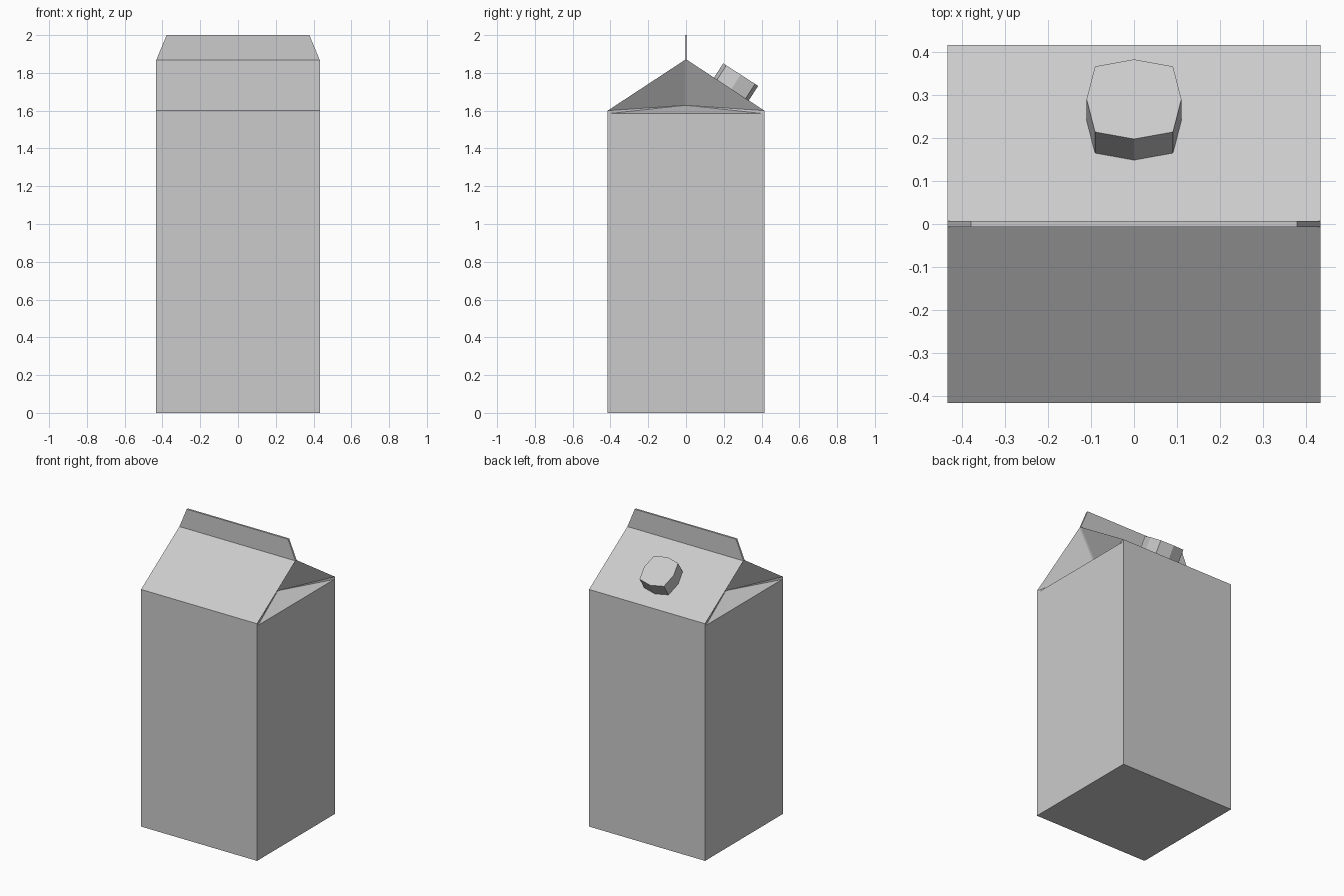
import bpy
import math
from mathutils import Matrix

if "Cube" in bpy.data.objects:
    bpy.data.objects.remove(bpy.data.objects["Cube"])

W, D = 0.433, 0.415          # half width, half depth
EAVE, RIDGE, TOP = 1.6, 1.868, 2.0
T = 0.0065                   # half thickness of the top seal


def add_mesh(name, verts, faces):
    mesh = bpy.data.meshes.new(name)
    mesh.from_pydata(verts, [], faces)
    mesh.update()
    obj = bpy.data.objects.new(name, mesh)
    bpy.context.collection.objects.link(obj)
    return obj


def prism(name, outline, height):
    n = len(outline)
    verts = [(x, y, z) for z in (0, height) for x, y in outline]
    faces = [tuple(reversed(range(n))), tuple(range(n, 2 * n))]
    faces += [(i, (i + 1) % n, n + (i + 1) % n, n + i) for i in range(n)]
    return add_mesh(name, verts, faces)


# Carton body with pitched roof and side gussets folded inward
verts, faces = [], []
for s in (1, -1):
    verts += [(s * W, -D, 0), (s * W, D, 0),                         # base corners
              (s * W, D, EAVE), (s * W, -D, EAVE),                   # eaves
              (s * W, D - 0.009, 1.585), (s * W, -D + 0.009, 1.585),  # gusset fold
              (s * W, T, RIDGE), (s * W, -T, RIDGE),                 # ridge
              (s * 0.3, T, 1.628), (s * 0.3, -T, 1.628)]             # inner crease
    b = len(verts) - 10
    for f in ((0, 1, 2, 4, 5, 3), (5, 4, 8, 9), (4, 2, 8), (2, 6, 8),
              (3, 5, 9), (7, 3, 9), (6, 7, 9, 8)):
        f = tuple(b + i for i in f)
        faces.append(f if s > 0 else f[::-1])
# Panels joining the right and left sides: base, front, back, roof, ridge
for a, c in ((1, 0), (0, 3), (2, 1), (3, 7), (6, 2), (7, 6)):
    faces.append((a, c, c + 10, a + 10))
add_mesh("carton_body", verts, faces)

# Flat top seal with slanted ends
seal = prism("top_seal", [(-W, RIDGE), (W, RIDGE), (0.378, TOP), (-0.378, TOP)], 2 * T)
seal.data.transform(Matrix.Translation((0, T, 0)) @ Matrix.Rotation(math.pi / 2, 4, 'X'))

# Eight-sided pouring cap set square on the rear roof slope
slope = math.atan2(RIDGE - EAVE, D)
outline = []
for i in range(8):
    r = 0.128 if i % 2 else 0.11
    a = i * math.pi / 4
    outline.append((r * math.cos(a), r * math.sin(a)))
cap = prism("cap", outline, 0.095)
cap.data.transform(Matrix.Translation((0, 0.238, 1.711)) @ Matrix.Rotation(-slope, 4, 'X'))
